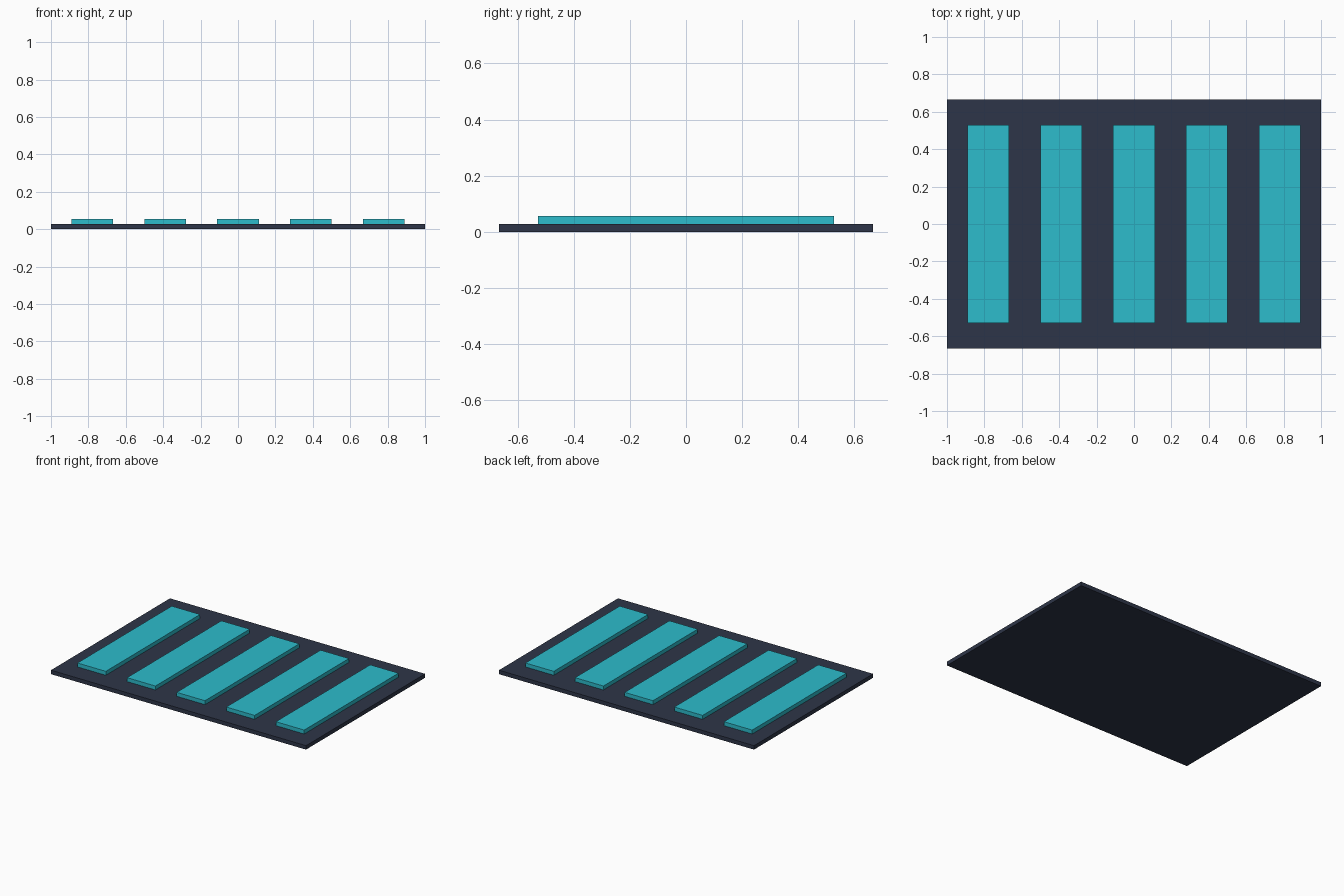
import bpy

default_cube = bpy.data.objects.get("Cube")
if default_cube:
    bpy.data.objects.remove(default_cube, do_unlink=True)


def make_material(name, rgb):
    mat = bpy.data.materials.new(name)
    mat.use_nodes = True
    color = (*rgb, 1)
    mat.diffuse_color = color
    mat.node_tree.nodes["Principled BSDF"].inputs["Base Color"].default_value = color
    return mat


def add_box(name, x, bottom, size, mat):
    bpy.ops.mesh.primitive_cube_add(size=1, location=(x, 0, bottom + size[2] / 2))
    box = bpy.context.object
    box.name = name
    box.scale = size
    bpy.ops.object.transform_apply(location=False, rotation=False, scale=True)
    box.data.materials.append(mat)
    return box


slate = make_material("dark_slate", (0.027, 0.036, 0.065))
teal = make_material("bright_teal", (0.026, 0.503, 0.604))

# Thin rectangular base
thickness = 0.028
add_box("base_panel", 0, 0, (2, 1.333, thickness), slate)

# Five evenly spaced raised strips
spacing = 0.389
for i in range(5):
    add_box(f"raised_strip_{i + 1}", (i - 2) * spacing, thickness,
            (0.222, 1.056, thickness), teal)
